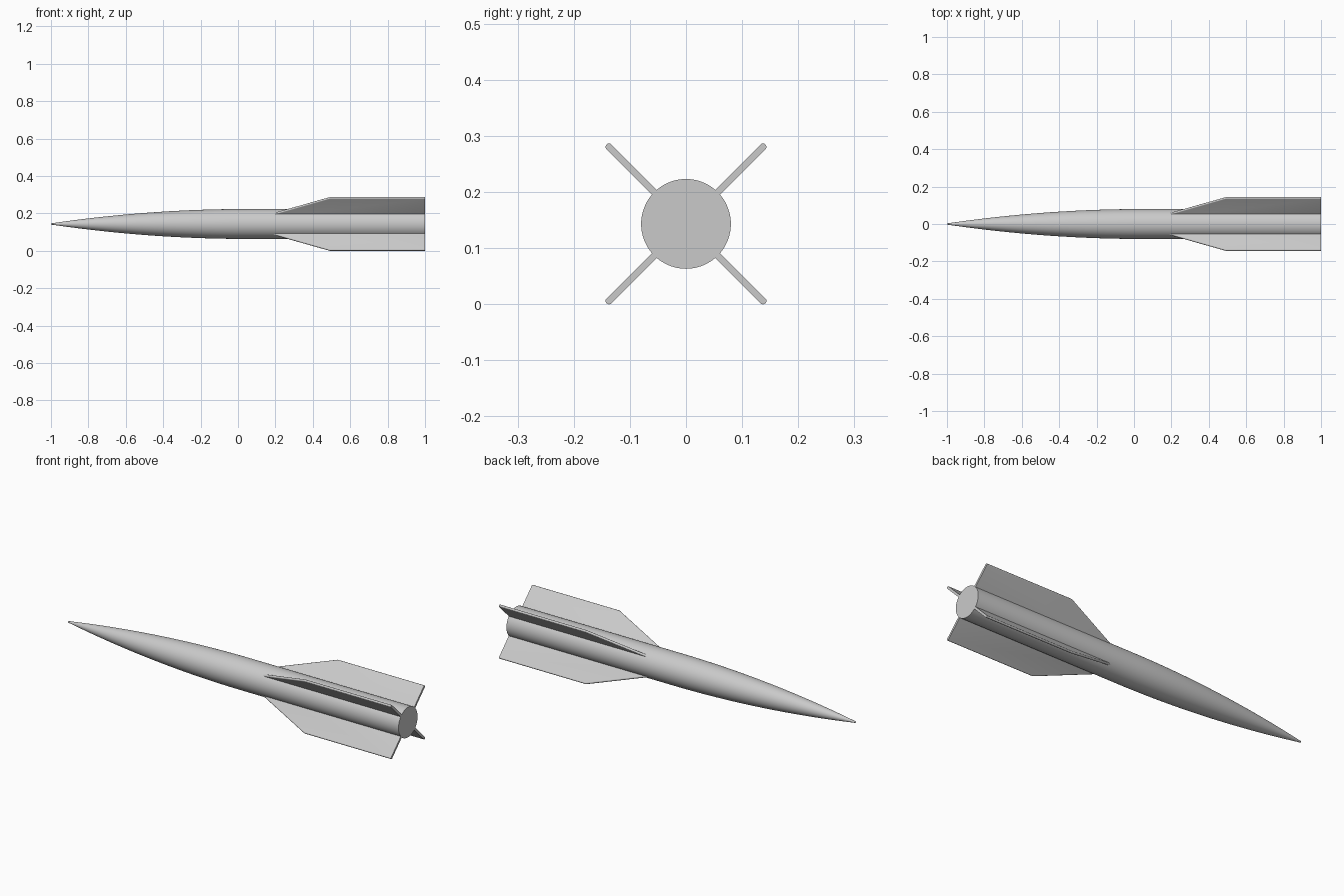
import bpy, bmesh, math
from mathutils import Matrix

AXIS_Z = 0.1432
RADIUS = 0.08
SHOULDER_X = 0.05
SIDES = 72

old = bpy.data.objects.get("Cube")
if old:
    bpy.data.objects.remove(old, do_unlink=True)

GREY = (0.59, 0.59, 0.59, 1)
grey = bpy.data.materials.new("plain grey")
grey.diffuse_color = GREY
grey.use_nodes = True
grey.node_tree.nodes["Principled BSDF"].inputs["Base Color"].default_value = GREY


def add_object(name, bm):
    bmesh.ops.recalc_face_normals(bm, faces=bm.faces)
    mesh = bpy.data.meshes.new(name)
    bm.to_mesh(mesh)
    bm.free()
    mesh.materials.append(grey)
    obj = bpy.data.objects.new(name, mesh)
    bpy.context.collection.objects.link(obj)
    bpy.ops.object.select_all(action="DESELECT")
    obj.select_set(True)
    bpy.context.view_layer.objects.active = obj
    bpy.ops.object.shade_smooth_by_angle(angle=math.radians(35))
    return obj


def nose_radius(x):
    t = (SHOULDER_X - x) / (SHOULDER_X + 1)
    return RADIUS * (1 - t * t)


# Body: curved nose with a slightly blunt tip, then a straight tube
def build_body():
    steps = 28
    start = -0.985
    tip_r = nose_radius(start) + 0.003
    profile = [(-1 + 0.015 * (1 - math.cos(a)), tip_r * math.sin(a))
               for a in (math.pi / 2 * i / 4 for i in range(1, 4))]
    for i in range(steps + 1):
        f = i / steps
        x = start + (SHOULDER_X - start) * f
        profile.append((x, nose_radius(x) + 0.003 * (1 - f) ** 2))
    profile.append((1, RADIUS))

    bm = bmesh.new()
    rings = []
    for x, r in profile:
        angles = [math.tau * k / SIDES for k in range(SIDES)]
        rings.append([bm.verts.new((x, r * math.cos(a), r * math.sin(a))) for a in angles])
    for a, b in zip(rings, rings[1:]):
        for k in range(SIDES):
            n = (k + 1) % SIDES
            bm.faces.new((a[k], a[n], b[n], b[k]))
    tip = bm.verts.new((-1, 0, 0))
    for k in range(SIDES):
        bm.faces.new((tip, rings[0][(k + 1) % SIDES], rings[0][k]))
    bm.faces.new(rings[-1])
    body = add_object("rocket_body", bm)
    body.location.z = AXIS_Z


# Fin: swept plate with rounded leading and outer edges, flat rear
def build_fin(name, angle):
    half = 0.006
    outline = [(0.09, 0.04), (0.49, 0.2), (1, 0.2), (1, 0.04)]
    bm = bmesh.new()
    base = bm.faces.new([bm.verts.new((x, r, -half)) for x, r in outline])
    moved = bmesh.ops.extrude_face_region(bm, geom=[base])["geom"]
    top = [v for v in moved if isinstance(v, bmesh.types.BMVert)]
    bmesh.ops.translate(bm, verts=top, vec=(0, 0, 2 * half))
    rounded = []
    for e in bm.edges:
        a, b = (v.co for v in e.verts)
        if abs(a.x - b.x) > 0.1 and max(a.y, b.y) > 0.1:
            rounded.append(e)
    bmesh.ops.bevel(bm, geom=rounded, offset=half * 0.9, segments=4,
                    profile=0.5, affect="EDGES")
    bm.transform(Matrix.Rotation(angle, 4, "X"))
    fin = add_object(name, bm)
    fin.location.z = AXIS_Z


build_body()
for i, name in enumerate(("upper_back_fin", "upper_front_fin",
                          "lower_front_fin", "lower_back_fin")):
    build_fin(name, math.pi / 4 + i * math.pi / 2)
